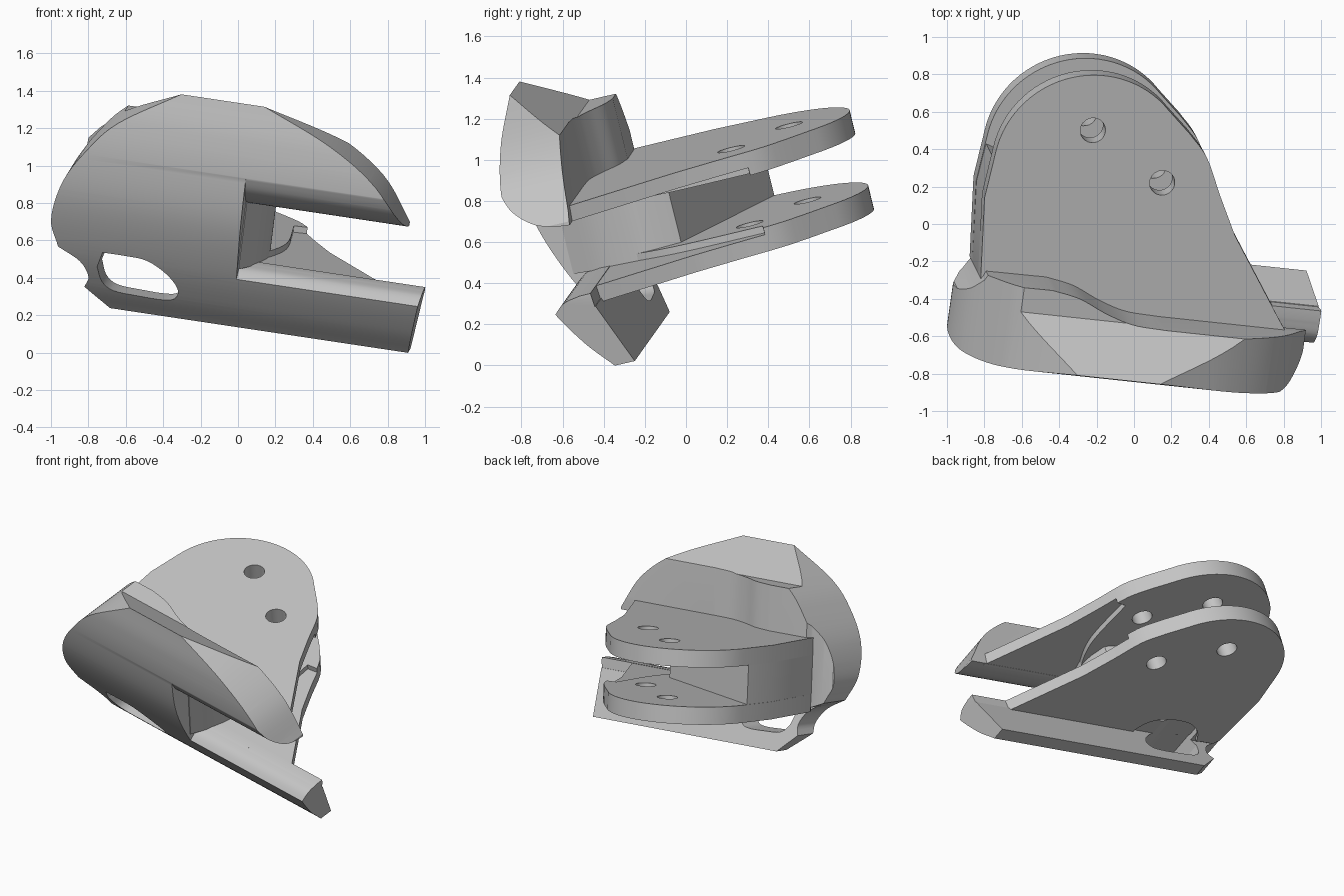
import bpy, bmesh, math
from mathutils import Matrix, Vector

if "Cube" in bpy.data.objects:
    bpy.data.objects.remove(bpy.data.objects["Cube"])

# Tilted working frame: u along the bar, v toward the lugs, w across the plates
U = Vector((0.983, -0.105, -0.1475)).normalized()
W = Vector((0.1195, -0.238, 0.964)).normalized()
V = W.cross(U).normalized()
W = U.cross(V)
FRAME = Matrix((U, V, W)).transposed()

grey = bpy.data.materials.new("plain grey")
grey.use_nodes = True
COLOUR = (0.55, 0.55, 0.55, 1)
grey.diffuse_color = COLOUR
grey.node_tree.nodes["Principled BSDF"].inputs["Base Color"].default_value = COLOUR


def smooth(pts, steps=6):
    """Catmull-Rom curve through an open list of points."""
    p = [Vector(q) for q in pts]
    p = [2 * p[0] - p[1]] + p + [2 * p[-1] - p[-2]]
    out = []
    for a, b, c, d in zip(p, p[1:], p[2:], p[3:]):
        for i in range(steps):
            t = i / steps
            out.append(tuple(0.5 * (2 * b + (c - a) * t + (2 * a - 5 * b + 4 * c - d) * t * t
                                    + (3 * b - a - 3 * c + d) * t ** 3)))
    return out + [tuple(p[-2])]


def arc(cx, cy, r, start, end, n=24):
    angles = [math.radians(start + (end - start) * i / n) for i in range(n + 1)]
    return [(cx + r * math.cos(a), cy + r * math.sin(a)) for a in angles]


def prism(name, pts, axis, lo, hi):
    """Extrude a 2D outline along one axis of the tilted frame."""
    place = {"u": lambda a, b, h: (h, a, b),
             "v": lambda a, b, h: (a, h, b),
             "w": lambda a, b, h: (a, b, h)}[axis]
    bm = bmesh.new()
    rings = [[bm.verts.new(FRAME @ Vector(place(a, b, h))) for a, b in pts] for h in (lo, hi)]
    n = len(pts)
    for i in range(n):
        j = (i + 1) % n
        bm.faces.new((rings[0][i], rings[0][j], rings[1][j], rings[1][i]))
    bm.faces.new(rings[0])
    bm.faces.new(rings[1])
    bmesh.ops.recalc_face_normals(bm, faces=bm.faces)
    mesh = bpy.data.meshes.new(name)
    bm.to_mesh(mesh)
    bm.free()
    obj = bpy.data.objects.new(name, mesh)
    bpy.context.collection.objects.link(obj)
    mesh.materials.append(grey)
    return obj


def cut(obj, tool, operation="DIFFERENCE"):
    mod = obj.modifiers.new("cut", "BOOLEAN")
    mod.operation, mod.solver, mod.object = operation, "EXACT", tool
    bpy.context.view_layer.update()
    graph = bpy.context.evaluated_depsgraph_get()
    mesh = bpy.data.meshes.new_from_object(obj.evaluated_get(graph))
    obj.modifiers.clear()
    obj.data = mesh
    bpy.data.objects.remove(tool)


# Curved front shell: side section, trimmed by a dome outline
section = smooth([(-0.21, 0.19), (-0.33, 0.34), (-0.45, 0.55), (-0.548, 0.82),
                  (-0.578, 1.07), (-0.563, 1.29), (-0.517, 1.488)], 8)
section += [(-0.25, 1.285), (-0.1, 1.285), (-0.1, 0.51), (-0.23, 0.51), (-0.11, 0.19)]
shell = prism("front_shell", section, "u", -1.2, 1.2)

dome = [(-0.69, 0.1), (-0.69, 0.19)]
dome += smooth([(-0.83, 0.31), (-0.81, 0.38), (-0.86, 0.47), (-0.98, 0.54)], 4)
dome += smooth([(-0.985, 0.55), (-1.03, 0.7), (-0.99, 0.92), (-0.885, 1.11), (-0.73, 1.29), (-0.413, 1.49)])
dome += smooth([(0.03, 1.49), (0.42, 1.33), (0.69, 1.15), (0.86, 0.92)])
dome += [(0.87, 0.75), (0.982, 0.7), (0.982, 0.55), (0.93, 0.19), (0.93, 0.1)]
cut(shell, prism("dome_trim", dome, "v", -1, 0.5), "INTERSECT")

# Wavy back of the shell above the upper plate, and its rounded closed-side corner
wave = smooth([(-0.58, -0.115), (-0.43, -0.145), (-0.28, -0.21), (-0.13, -0.255), (0.05, -0.265)])
wave = [(-1.2, -0.12)] + wave + [(1.2, -0.265), (1.2, 0.3), (-1.2, 0.3)]
cut(shell, prism("wave_trim", wave, "w", 0.955, 1.6))
corner = [(-1.2, -0.3), (-1.02, -0.27), (-0.97, -0.22), (-0.92, -0.15), (-0.88, -0.05), (-1.2, 0.1)]
cut(shell, prism("corner_trim", corner, "w", 0.46, 1.5))

# Side opening with rounded lips between blade and bar
opening = [(-0.8, 1.15)] + smooth([(-0.59, 1.12), (-0.54, 1.02), (-0.45, 0.945), (-0.35, 0.912), (-0.27, 0.902)])
opening += [(-0.265, 0.97), (0.2, 0.97), (0.2, 0.5), (-0.23, 0.5), (-0.235, 0.568)]
opening += smooth([(-0.29, 0.567), (-0.38, 0.545), (-0.46, 0.47)]) + [(-0.8, 0.43)]
cut(shell, prism("opening_trim", opening, "u", -0.01, 1.4))

# Two parallel lug plates with a pair of holes each
plate = [(-0.9, -0.2), (-0.93, -0.16), (-0.97, 0.28)] + arc(-0.42, 0.49, 0.527, 175, 45, 30)
plate += smooth([(0.08, 0.75), (0.19, 0.63), (0.29, 0.43), (0.4, 0.22)], 4)
plate += [(0.705, -0.22), (0.76, -0.295), (-0.4, -0.295), (-0.8, -0.2)]

# Curved clearance pocket on the inner face of each plate, along the open edge
pocket = smooth([(-0.01, -0.4), (0.03, -0.26), (0.117, -0.07), (0.165, 0.09), (0.175, 0.25), (0.155, 0.55)])
pocket += [(0.6, 0.62), (1.2, -0.4)]

parts = [shell]
for name, low, high, pocket_w in (("upper_plate", 0.865, 0.98, (0.8, 0.903)),
                                  ("lower_plate", 0.483, 0.601, (0.566, 0.7))):
    obj = prism(name, plate, "w", low, high)
    for cx, cy in ((-0.441, 0.712), (-0.03, 0.466)):
        cut(obj, prism("hole_trim", arc(cx, cy, 0.068, 0, 345, 23), "w", low - 0.1, high + 0.1))
    cut(obj, prism("pocket_trim", pocket, "w", *pocket_w))
    parts.append(obj)

# Long rounded window through the low end of the shell
window = smooth([(-0.74, 0.545), (-0.62, 0.545), (-0.5, 0.535), (-0.39, 0.47), (-0.325, 0.385),
                 (-0.34, 0.32), (-0.41, 0.3), (-0.54, 0.302), (-0.67, 0.312), (-0.735, 0.36),
                 (-0.765, 0.45)], 4)
cut(shell, prism("window_trim", window, "v", -1, 0.3))

# Matching round-ended hollow in the underside of the lower plate
hollow = arc(-0.49, -0.26, 0.22, -90, 90, 16) + arc(-0.56, -0.26, 0.22, 90, 270, 16)
cut(parts[2], prism("hollow_trim", hollow, "w", 0.4, 0.54))

# Solid core joining the plates on the closed side
core = [(-0.9, -0.25), (-0.93, -0.16), (-0.968, 0.28), (-0.945, 0.49), (0.06, 0.13)]
core += smooth([(0.1, 0.02), (0.11, -0.08), (0.07, -0.26), (-0.005, -0.43)], 5) + [(-0.3, -0.4)]
parts.append(prism("core_web", core, "w", 0.56, 0.93))

for obj in parts:
    bpy.ops.object.select_all(action="DESELECT")
    obj.select_set(True)
    bpy.context.view_layer.objects.active = obj
    bpy.ops.object.shade_smooth_by_angle(angle=math.radians(28))
